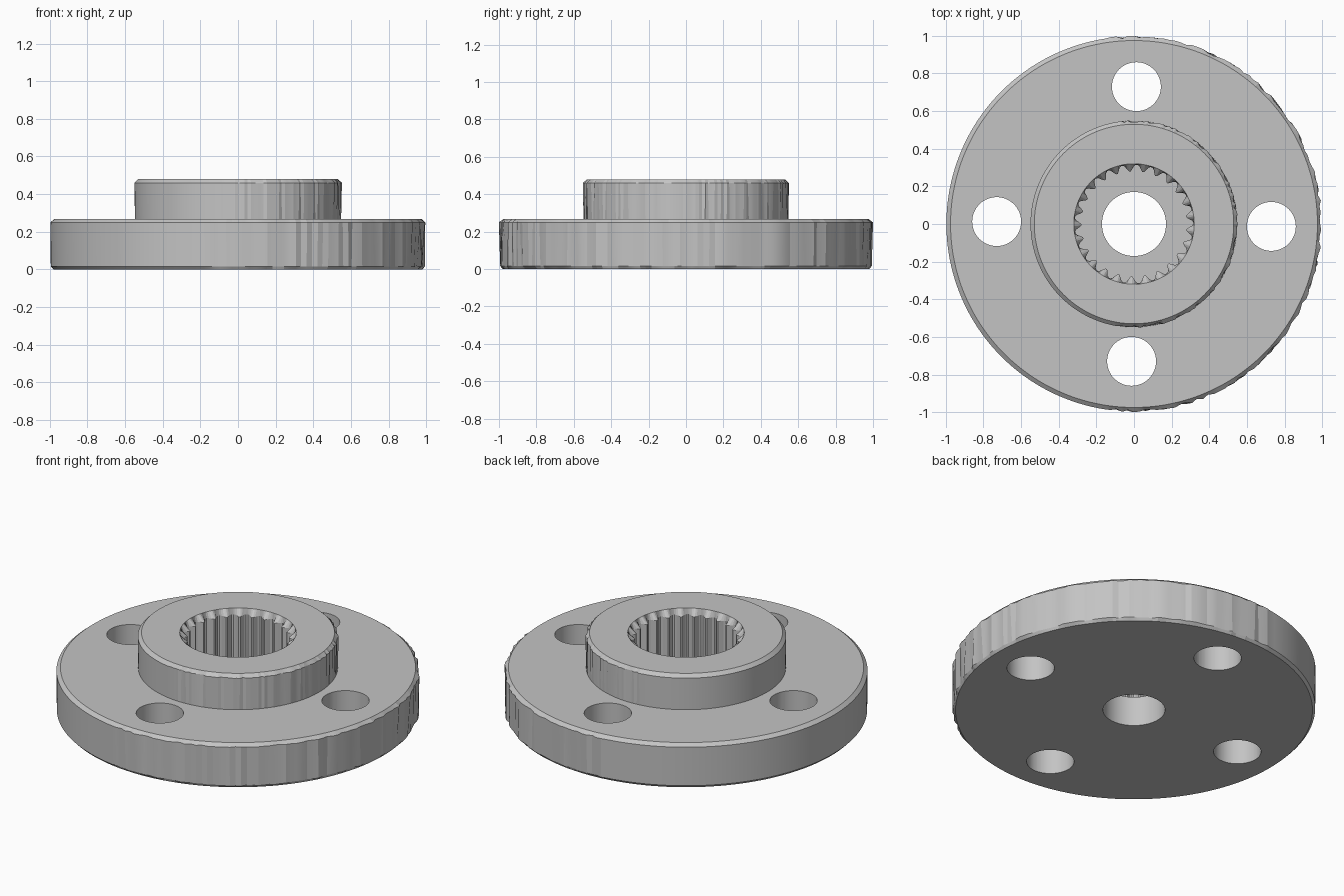
import bpy, bmesh, math, random

if "Cube" in bpy.data.objects:
    bpy.data.objects.remove(bpy.data.objects["Cube"])

random.seed(4)
TEETH, PER_TOOTH = 25, 8
N = TEETH * PER_TOOTH

grey = bpy.data.materials.new("machined_grey")
grey.diffuse_color = (0.55, 0.55, 0.55, 1)
grey.use_nodes = True
grey.node_tree.nodes["Principled BSDF"].inputs["Base Color"].default_value = grey.diffuse_color

# Radius of the internal spline across one tooth: root, flank, tip, flank
TOOTH = [0.315, 0.315, 0.308, 0.292, 0.28, 0.28, 0.292, 0.308]


def rough(i):
    """Small wear on the right-hand half of the outer walls."""
    a = 2 * math.pi * i / N
    return random.uniform(-0.010, 0.004) if math.cos(a) > -0.15 else 0.0


def link(bm, name):
    bmesh.ops.recalc_face_normals(bm, faces=bm.faces[:])
    me = bpy.data.meshes.new(name)
    bm.to_mesh(me)
    bm.free()
    me.materials.append(grey)
    ob = bpy.data.objects.new(name, me)
    bpy.context.collection.objects.link(ob)
    return ob


# Rings of the closed turned profile: radius (None = spline), height, rough wall
PROFILE = [
    (0.98, 0.0, False), (0.995, 0.016, True),      # bottom edge of disc
    (0.997, 0.25, True), (0.975, 0.268, False),    # top edge of disc
    (0.548, 0.268, False), (0.55, 0.46, True),     # hub wall
    (0.53, 0.48, False), (0.32, 0.48, False),      # hub top
    (None, 0.445, False), (None, 0.18, False),     # splined bore
    (0.17, 0.18, False), (0.17, 0.0, False),       # centre hole
]

# Flange with hub, bore and chamfers
bm = bmesh.new()
rings = []
for r, z, worn in PROFILE:
    ring = []
    for i in range(N):
        a = 2 * math.pi * i / N
        rad = TOOTH[i % PER_TOOTH] if r is None else r
        if worn:
            rad += rough(i)
        ring.append(bm.verts.new((rad * math.cos(a), rad * math.sin(a), z)))
    rings.append(ring)
for k, ring in enumerate(rings):
    nxt = rings[(k + 1) % len(rings)]
    for i in range(N):
        j = (i + 1) % N
        bm.faces.new((ring[i], ring[j], nxt[j], nxt[i]))
flange = link(bm, "flange_hub")

# Four bolt holes
bm = bmesh.new()
for k in range(4):
    a = math.radians(90 * k - 1)
    res = bmesh.ops.create_cone(bm, cap_ends=True, segments=64,
                                radius1=0.13, radius2=0.13, depth=1)
    bmesh.ops.translate(bm, verts=res["verts"],
                        vec=(0.73 * math.cos(a), 0.73 * math.sin(a), 0.15))
cutter = link(bm, "bolt_hole_cutter")
cutter.hide_render = True

mod = flange.modifiers.new("bolt_holes", 'BOOLEAN')
mod.operation = 'DIFFERENCE'
mod.solver = 'EXACT'
mod.object = cutter
bpy.context.view_layer.objects.active = flange
flange.select_set(True)
bpy.ops.object.modifier_apply(modifier=mod.name)
bpy.data.objects.remove(cutter)

# Round walls smooth, chamfers and teeth crisp
bpy.ops.object.shade_smooth_by_angle(angle=math.radians(12))
